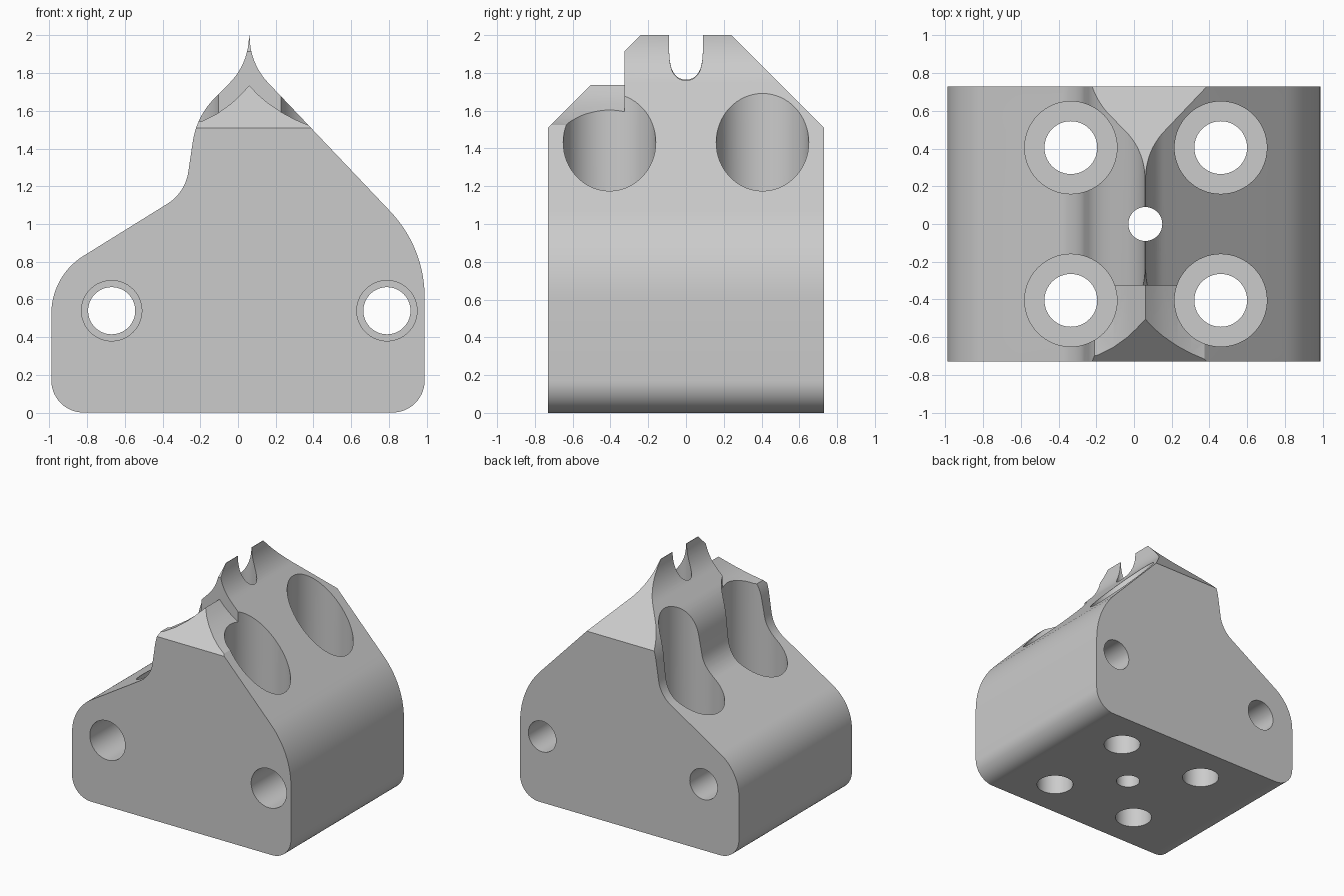
import bpy, bmesh, math
from mathutils import Vector

if "Cube" in bpy.data.objects:
    bpy.data.objects.remove(bpy.data.objects["Cube"], do_unlink=True)

grey = bpy.data.materials.new("plain grey")
grey.use_nodes = True
COLOUR = (0.6, 0.6, 0.6, 1)
grey.diffuse_color = COLOUR
grey.node_tree.nodes["Principled BSDF"].inputs["Base Color"].default_value = COLOUR


def rounded(corners, steps=14):
    """Replace each (x, z, radius) corner of a loop with a tangent arc."""
    out = []
    for i, (x, z, r) in enumerate(corners):
        p = Vector((x, z))
        if r == 0:
            out.append(p)
            continue
        a = (Vector(corners[i - 1][:2]) - p).normalized()
        b = (Vector(corners[(i + 1) % len(corners)][:2]) - p).normalized()
        half = a.angle(b) / 2
        centre = p + (a + b).normalized() * r / math.sin(half)
        start = p + a * r / math.tan(half) - centre
        end = p + b * r / math.tan(half) - centre
        sweep = start.angle(end)
        for k in range(steps + 1):
            t = k / steps
            out.append(centre + (start * math.sin((1 - t) * sweep)
                                 + end * math.sin(t * sweep)) / math.sin(sweep))
    return out


def prism(name, loop, low, high, place):
    """Extrude a 2D loop from low to high; place maps (u, v, depth) to a point."""
    bm = bmesh.new()
    face = bm.faces.new([bm.verts.new(place(u, v, low)) for u, v in loop])
    top = bmesh.ops.extrude_face_region(bm, geom=[face])["geom"]
    shift = Vector(place(0, 0, high)) - Vector(place(0, 0, low))
    bmesh.ops.translate(bm, vec=shift,
                        verts=[g for g in top if isinstance(g, bmesh.types.BMVert)])
    bmesh.ops.recalc_face_normals(bm, faces=bm.faces)
    mesh = bpy.data.meshes.new(name)
    bm.to_mesh(mesh)
    bm.free()
    mesh.materials.append(grey)
    obj = bpy.data.objects.new(name, mesh)
    bpy.context.collection.objects.link(obj)
    return obj


def along_x(u, v, d):
    return (d, u, v)


def along_y(u, v, d):
    return (u, d, v)


def along_z(u, v, d):
    return (u, v, d)


def circle(u, v, r, n=64):
    return [(u + r * math.cos(math.tau * k / n), v + r * math.sin(math.tau * k / n))
            for k in range(n)]


# Main block: one ridge-shaped outline pulled from front to back
outline = rounded([
    (-0.99, 0, 0.17), (0.99, 0, 0.17), (0.99, 0.875, 0.66),
    (0.064, 1.85, 0.355), (0.062, 2, 0), (0.058, 2, 0), (0.056, 1.85, 0.355),
    (-0.22, 1.57, 0.41), (-0.28, 1.166, 0.24), (-0.99, 0.725, 0.36)])
block = prism("ridged_block", outline, -0.73, 0.73, along_y)

cutters = []


def cut(*args):
    cutters.append(prism(*args))


# Sloped ends of the ridge
for side, label in ((-1, "front"), (1, "back")):
    slope = [(0.04 * side, 2.2), (0.94 * side, 1.3), (0.94 * side, 2.2)]
    cut(label + "_slope_cutter", slope, -1.2, 1.2, along_x)

# Lowered ridge at the front
step = [(-0.6, 1.48), (-0.19, 1.545), (-0.108, 1.587), (-0.034, 1.64), (0.015, 1.687),
        (0.06, 1.735), (0.105, 1.687), (0.154, 1.645), (0.23, 1.593), (0.3, 1.555),
        (0.373, 1.524), (0.7, 1.45), (0.7, 2.3), (-0.6, 2.3)]
cut("front_step_cutter", step, -1, -0.325, along_y)

# Vertical bolt holes with wide upper bores
for x in (-0.335, 0.46):
    for y in (-0.405, 0.405):
        cut("bolt_hole_cutter", circle(x, y, 0.14), -0.2, 1, along_z)
        cut("bolt_bore_cutter", circle(x, y, 0.245), 0.71, 2.4, along_z)

# Centre hole through the ridge
cut("centre_hole_cutter", circle(0.06, 0, 0.09), -0.2, 2.4, along_z)

# Horizontal holes, wider at the front
for x in (-0.67, 0.79):
    cut("cross_hole_cutter", circle(x, 0.54, 0.125), -0.6, 1, along_y)
    cut("cross_bore_cutter", circle(x, 0.54, 0.16), -1, -0.25, along_y)

# Apply every cut, then remove the cutters
for cutter in cutters:
    cutter.hide_render = True
    mod = block.modifiers.new(cutter.name, "BOOLEAN")
    mod.operation = "DIFFERENCE"
    mod.solver = "EXACT"
    mod.object = cutter
bpy.context.view_layer.update()
graph = bpy.context.evaluated_depsgraph_get()
finished = bpy.data.meshes.new_from_object(block.evaluated_get(graph))
block.modifiers.clear()
block.data = finished
for cutter in cutters:
    bpy.data.objects.remove(cutter, do_unlink=True)

# Smooth the curved walls and keep the edges crisp
bpy.ops.object.select_all(action="DESELECT")
block.select_set(True)
bpy.context.view_layer.objects.active = block
bpy.ops.object.shade_smooth_by_angle(angle=math.radians(25))
